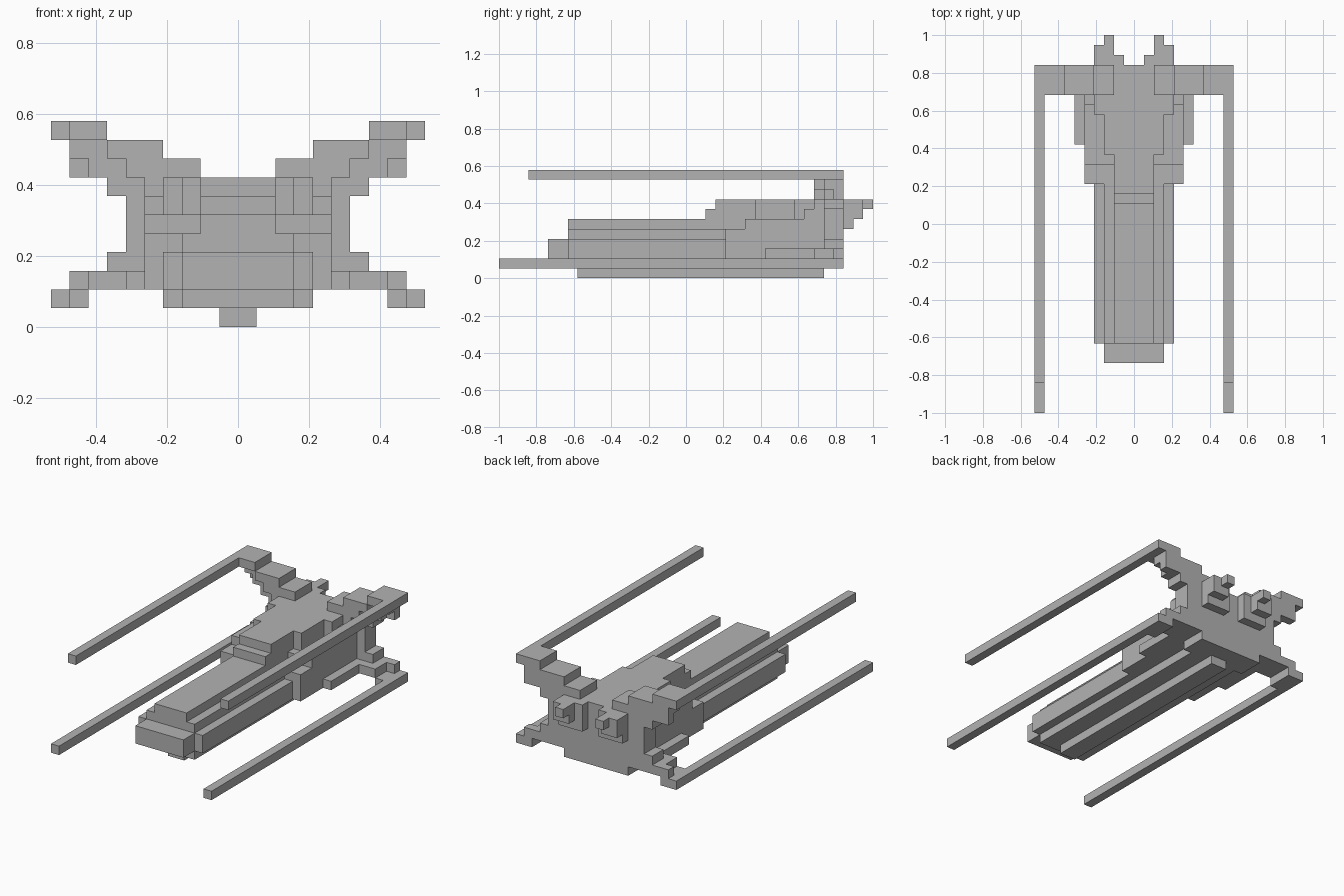
import bpy
import bmesh
from math import radians
from mathutils import Vector

UNIT = 2 / 38  # edge of one building block

default_cube = bpy.data.objects.get("Cube")
if default_cube:
    bpy.data.objects.remove(default_cube, do_unlink=True)

hull_grey = bpy.data.materials.new("hull_grey")
hull_grey.use_nodes = True
hull_grey.diffuse_color = (0.45, 0.45, 0.45, 1)
hull_grey.node_tree.nodes["Principled BSDF"].inputs["Base Color"].default_value = (0.45, 0.45, 0.45, 1)

parts = {}     # part name -> set of block cells
taken = set()  # every cell used so far


def fill(name, xs, ys, zs):
    """Fill a range of block cells for one part."""
    cells = {(x, y, z) for x in range(*xs) for y in range(*ys) for z in range(*zs)}
    cells -= taken
    taken.update(cells)
    parts.setdefault(name, set()).update(cells)


def centred(name, half_width, ys, zs):
    fill(name, (-half_width, half_width), ys, zs)


def pair(name, xs, ys, zs):
    fill("left_" + name, xs, ys, zs)
    fill("right_" + name, (-xs[1], -xs[0]), ys, zs)


def build(name, cells):
    """Skin the outer sides of the cells and merge them into large flat faces."""
    bm = bmesh.new()
    for cell in cells:
        for axis in range(3):
            for side in (0, 1):
                step = [0, 0, 0]
                step[axis] = 2 * side - 1
                if tuple(c + s for c, s in zip(cell, step)) in taken:
                    continue
                u, v = (axis + 1) % 3, (axis + 2) % 3
                corners = []
                for a, b in ((0, 0), (1, 0), (1, 1), (0, 1)):
                    p = Vector(cell)
                    p[axis] += side
                    p[u] += a
                    p[v] += b
                    corners.append(bm.verts.new(p * UNIT))
                bm.faces.new(corners if side else corners[::-1])
    bmesh.ops.remove_doubles(bm, verts=bm.verts, dist=UNIT / 100)
    bmesh.ops.dissolve_limit(bm, angle_limit=radians(1), verts=bm.verts, edges=bm.edges)
    mesh = bpy.data.meshes.new(name)
    bm.to_mesh(mesh)
    bm.free()
    mesh.materials.append(hull_grey)
    bpy.context.collection.objects.link(bpy.data.objects.new(name, mesh))


# Keel and belly
centred("keel", 1, (-11, 14), (0, 1))
centred("belly", 3, (-12, 13), (1, 2))

# Long fuselage, stepped towards its top
centred("nose", 3, (-14, -12), (2, 4))
centred("fuselage", 4, (-12, 4), (2, 4))
centred("fuselage", 3, (-12, 6), (4, 5))
centred("fuselage", 2, (-12, 6), (5, 6))

# Wide rear hull with rising shoulders
centred("rear_hull", 5, (4, 14), (2, 5))
centred("rear_hull", 5, (6, 14), (5, 6))
centred("rear_hull", 5, (12, 14), (6, 7))
centred("rear_hull", 5, (13, 14), (7, 8))
pair("side_rail", (5, 6), (8, 14), (2, 3))

# Cockpit, widening towards the back
centred("cockpit", 2, (2, 14), (6, 7))
centred("cockpit", 2, (3, 14), (7, 8))
centred("cockpit", 3, (7, 14), (6, 8))
centred("cockpit", 4, (11, 14), (6, 8))

# Back plate
centred("back_plate", 4, (13, 16), (1, 2))
centred("back_plate", 6, (14, 16), (2, 7))
centred("back_plate", 7, (14, 16), (3, 4))
centred("back_plate", 7, (14, 16), (7, 8))

# Upper wings, stepped outwards and upwards
pair("upper_wing", (2, 6), (13, 16), (8, 9))
pair("upper_wing", (6, 8), (14, 16), (8, 9))
pair("upper_wing", (8, 9), (15, 16), (8, 9))
pair("upper_wing", (4, 7), (13, 16), (9, 10))
pair("upper_wing", (7, 9), (14, 16), (9, 10))
pair("upper_wing", (7, 10), (13, 16), (10, 11))

# Lower wings
pair("lower_wing", (5, 8), (13, 16), (2, 3))
pair("lower_wing", (8, 9), (15, 16), (2, 3))
pair("lower_wing", (8, 9), (13, 16), (1, 2))

# Wing-tip cannons
pair("upper_cannon", (9, 10), (-16, 13), (10, 11))
pair("lower_cannon", (9, 10), (-19, 16), (1, 2))

# Stepped thrusters
for i in range(3):
    pair("thruster", (min(1 + i, 2), 4 - i // 2), (16 + i, 17 + i), (5 + i, 8))

for part_name, part_cells in parts.items():
    build(part_name, part_cells)
